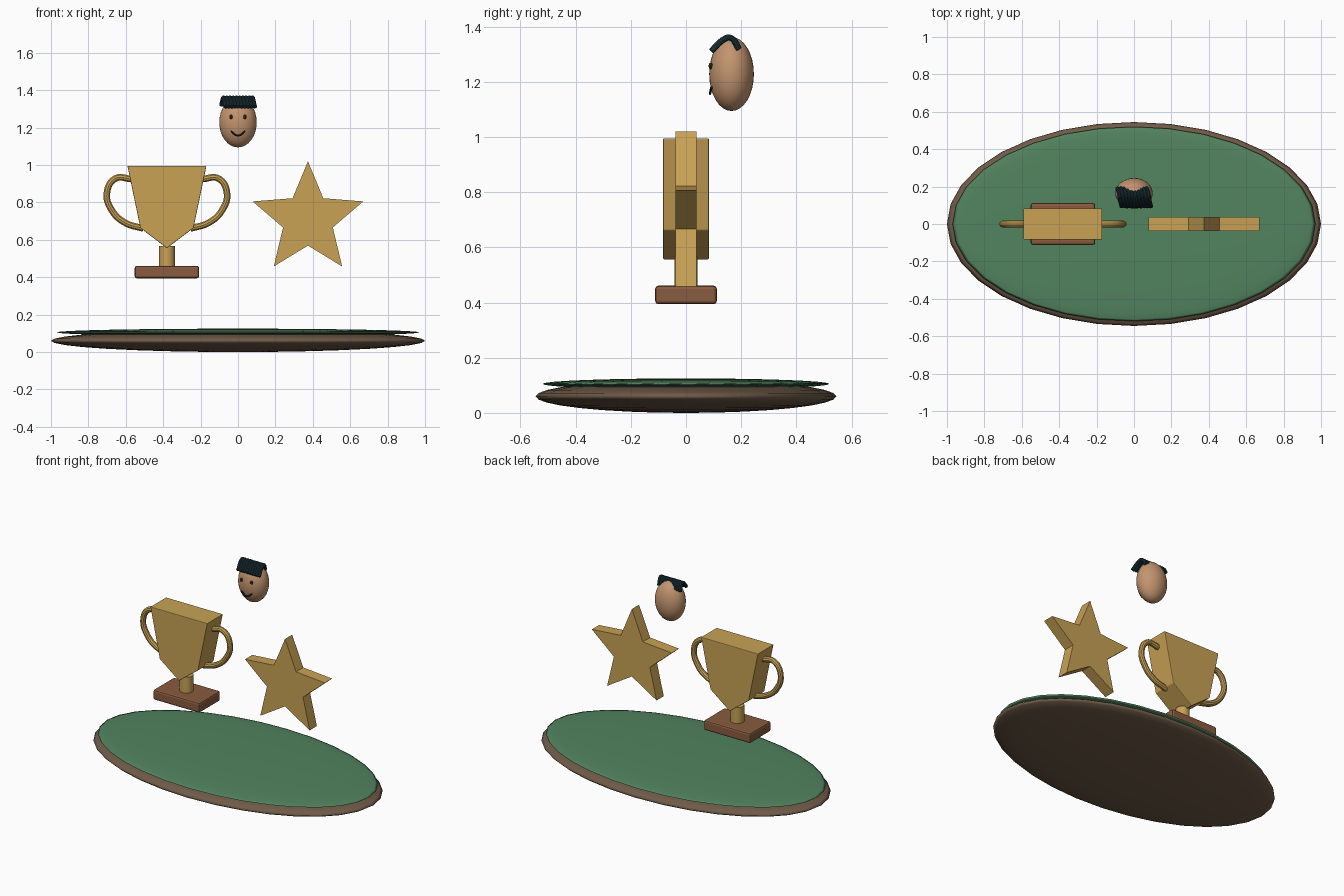
import bpy, bmesh
from math import sin, cos, pi

if "Cube" in bpy.data.objects:
    bpy.data.objects.remove(bpy.data.objects["Cube"])


def material(name, rgb):
    m = bpy.data.materials.new(name)
    m.diffuse_color = (*rgb, 1)
    m.use_nodes = True
    m.node_tree.nodes["Principled BSDF"].inputs["Base Color"].default_value = m.diffuse_color
    return m


GOLD = material("gold", (0.58, 0.36, 0.09))
GREEN = material("green", (0.085, 0.23, 0.115))
EARTH = material("earth", (0.16, 0.105, 0.065))
WOOD = material("wood", (0.25, 0.105, 0.05))
SKIN = material("skin", (0.55, 0.30, 0.16))
HAIR = material("hair", (0.012, 0.035, 0.045))
DARK = material("dark", (0.02, 0.015, 0.012))


def finish(ob, name, mat, smooth=True, bevel=0):
    ob.name = name
    ob.data.materials.append(mat)
    if smooth:
        bpy.ops.object.select_all(action='DESELECT')
        ob.select_set(True)
        bpy.context.view_layer.objects.active = ob
        bpy.ops.object.shade_smooth_by_angle()
    if bevel:
        b = ob.modifiers.new("Bevel", 'BEVEL')
        b.width, b.segments = bevel, 2
    return ob


def ellipsoid(name, mat, centre, radii, seg=32, rings=16):
    bpy.ops.mesh.primitive_uv_sphere_add(segments=seg, ring_count=rings, radius=1, location=centre)
    ob = bpy.context.object
    ob.scale = radii
    bpy.ops.object.transform_apply(location=False, rotation=False, scale=True)
    bpy.ops.object.shade_smooth()
    return finish(ob, name, mat, smooth=False)


def prism(name, mat, outline, half_depth, bevel=0):
    """Extrude an x-z outline symmetrically along y."""
    bm = bmesh.new()
    face = bm.faces.new([bm.verts.new((x, -half_depth, z)) for x, z in outline])
    ext = bmesh.ops.extrude_face_region(bm, geom=[face])
    verts = [v for v in ext["geom"] if isinstance(v, bmesh.types.BMVert)]
    bmesh.ops.translate(bm, vec=(0, 2 * half_depth, 0), verts=verts)
    bmesh.ops.recalc_face_normals(bm, faces=bm.faces)
    me = bpy.data.meshes.new(name)
    bm.to_mesh(me)
    bm.free()
    ob = bpy.data.objects.new(name, me)
    bpy.context.collection.objects.link(ob)
    return finish(ob, name, mat, smooth=False, bevel=bevel)


def tube(name, mat, points, radius, handle='AUTO'):
    cu = bpy.data.curves.new(name, 'CURVE')
    cu.dimensions = '3D'
    cu.bevel_depth, cu.bevel_resolution = radius, 3
    cu.resolution_u, cu.use_fill_caps = 8, True
    sp = cu.splines.new('BEZIER')
    sp.bezier_points.add(len(points) - 1)
    for bp, p in zip(sp.bezier_points, points):
        bp.co = p
        bp.handle_left_type = bp.handle_right_type = handle
    ob = bpy.data.objects.new(name, cu)
    bpy.context.collection.objects.link(ob)
    bpy.ops.object.select_all(action='DESELECT')
    ob.select_set(True)
    bpy.context.view_layer.objects.active = ob
    bpy.ops.object.convert(target='MESH')
    return finish(bpy.context.object, name, mat)


# Oval ground with a grass layer
ellipsoid("ground_base", EARTH, (0, 0, 0.06), (1, 0.545, 0.06))
ellipsoid("grass_top", GREEN, (0, 0, 0.105), (0.97, 0.52, 0.02))

# Trophy: cup, stem, plinth
TX = -0.38
prism("trophy_cup", GOLD,
      [(TX - 0.211, 0.995), (TX + 0.211, 0.995), (TX + 0.142, 0.663),
       (TX, 0.555), (TX - 0.142, 0.663)], 0.083, bevel=0.004)
bpy.ops.mesh.primitive_cylinder_add(vertices=32, radius=0.042, depth=0.125, location=(TX, 0, 0.505))
finish(bpy.context.object, "trophy_stem", GOLD)
bpy.ops.mesh.primitive_cube_add(size=1, location=(TX, 0, 0.4275))
plinth = bpy.context.object
plinth.scale = (0.345, 0.224, 0.067)
bpy.ops.object.transform_apply(location=False, rotation=False, scale=True)
finish(plinth, "trophy_plinth", WOOD, smooth=False, bevel=0.012)

# Trophy handles, mirrored left and right
HANDLE = [(0.19, 0.925), (0.275, 0.928), (0.321, 0.85), (0.293, 0.755), (0.225, 0.692), (0.125, 0.66)]
for side, s in (("left", -1), ("right", 1)):
    tube(f"trophy_handle_{side}", GOLD, [(TX + s * x, 0, z) for x, z in HANDLE], 0.0185)

# Five-pointed star
star = []
for i in range(10):
    r, a = (0.311, 0.14)[i % 2], i * pi / 5
    star.append((0.374 + r * sin(a), 0.709 + r * cos(a)))
prism("star", GOLD, star, 0.038)

# Head with eyes and smile
ellipsoid("head", SKIN, (0, 0.165, 1.228), (0.1, 0.081, 0.134))
for side, s in (("left", -1), ("right", 1)):
    ellipsoid(f"eye_{side}", DARK, (s * 0.037, 0.09, 1.257), (0.009, 0.008, 0.012), 16, 8)
tube("smile", DARK, [(-0.038, 0.092, 1.18), (0, 0.087, 1.157), (0.038, 0.092, 1.18)], 0.0045)

# Hair: a row of slanted strands folded over the crown
for i in range(10):
    x = -0.078 + i * 0.0173
    tube(f"hair_strand_{i + 1}", HAIR,
         [(x + 0.013, 0.092, 1.311), (x + 0.003, 0.135, 1.352), (x, 0.157, 1.36),
          (x - 0.005, 0.175, 1.348), (x - 0.011, 0.191, 1.318)], 0.0115)
